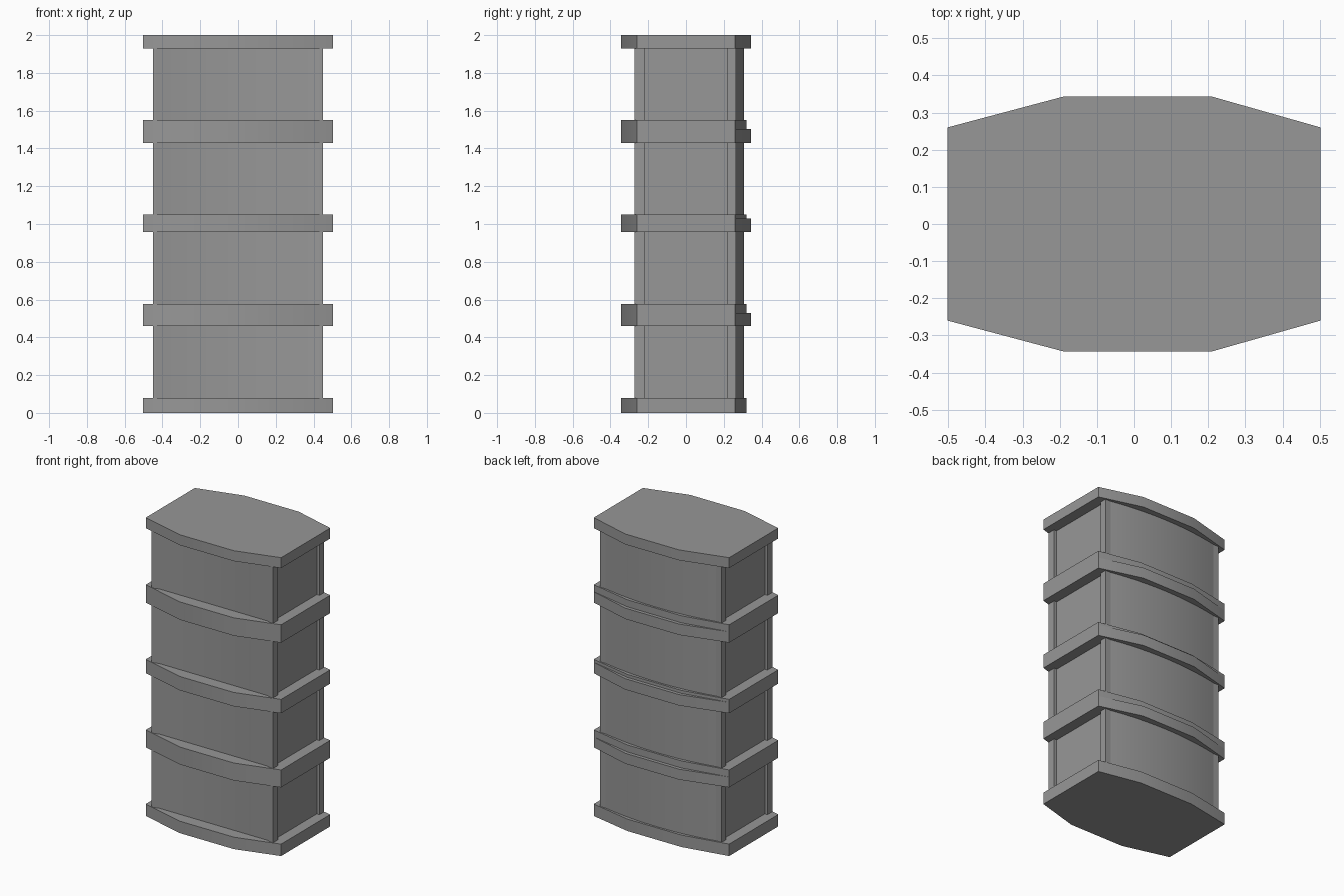
import bpy, math

if "Cube" in bpy.data.objects:
    bpy.data.objects.remove(bpy.data.objects["Cube"])

# Dark grey shared by every part
grey = bpy.data.materials.new("dark_grey")
grey.diffuse_color = (0.31, 0.31, 0.31, 1.0)
grey.use_nodes = True
grey.node_tree.nodes["Principled BSDF"].inputs["Base Color"].default_value = grey.diffuse_color


def extrude_outline(name, pts, z0, z1):
    # Prism from a counter-clockwise outline, shallow corners smoothed
    n = len(pts)
    verts = [(x, y, z) for z in (z0, z1) for x, y in pts]
    faces = [tuple(reversed(range(n))), tuple(range(n, 2 * n))]
    faces += [(i, (i + 1) % n, n + (i + 1) % n, n + i) for i in range(n)]
    mesh = bpy.data.meshes.new(name)
    mesh.from_pydata(verts, [], faces)
    mesh.materials.append(grey)
    obj = bpy.data.objects.new(name, mesh)
    bpy.context.collection.objects.link(obj)
    bpy.ops.object.select_all(action='DESELECT')
    obj.select_set(True)
    bpy.context.view_layer.objects.active = obj
    bpy.ops.object.shade_smooth_by_angle(angle=math.radians(25))
    return obj


def slab_outline(back):
    # Bowed slab: facetted front and back, straight sides
    return [(-0.502, -0.26), (-0.19, -0.343), (0.21, -0.343), (0.502, -0.26),
            (0.502, 0.26), (0.21, back), (-0.19, back), (-0.502, 0.26)]


def rect(x0, x1, y0, y1):
    return [(x0, y0), (x1, y0), (x1, y1), (x0, y1)]


# Body: front blends softly into its corner posts, sides are recessed
SEGMENTS = 20
half_w, edge_y, bulge = 0.43, 0.262, 0.045
radius = (half_w ** 2 + bulge ** 2) / (2 * bulge)
sweep = math.asin(half_w / radius)
body_outline = [(-0.43, -0.22), (-0.45, -0.22), (-0.45, -0.272),
                (-0.43, -0.272), (-0.40, -0.262), (0.40, -0.262),
                (0.43, -0.272), (0.45, -0.272), (0.45, -0.22), (0.43, -0.22)]
# Gently curved back
for i in range(SEGMENTS + 1):
    a = sweep * (1 - 2 * i / SEGMENTS)
    body_outline.append((radius * math.sin(a),
                         edge_y + bulge - radius + radius * math.cos(a)))

# Each tier: floor bottom, floor top, lid bottom, lid top
tiers = [(0.0, 0.08, 0.46, 0.53), (0.53, 0.577, 0.957, 1.03),
         (1.03, 1.05, 1.43, 1.503), (1.503, 1.55, 1.93, 2.0)]

for t, (floor_z, body_z, lid_z, top_z) in enumerate(tiers, 1):
    extrude_outline(f"floor_slab_{t}", slab_outline(0.32), floor_z, body_z)
    extrude_outline(f"lid_slab_{t}", slab_outline(0.343), lid_z, top_z)
    extrude_outline(f"body_{t}", body_outline, body_z, lid_z)

    # Back corner posts
    for side, x0, x1 in (("left", -0.45, -0.41), ("right", 0.41, 0.45)):
        extrude_outline(f"back_{side}_post_{t}",
                        rect(x0, x1, 0.22, 0.266), body_z, lid_z)
